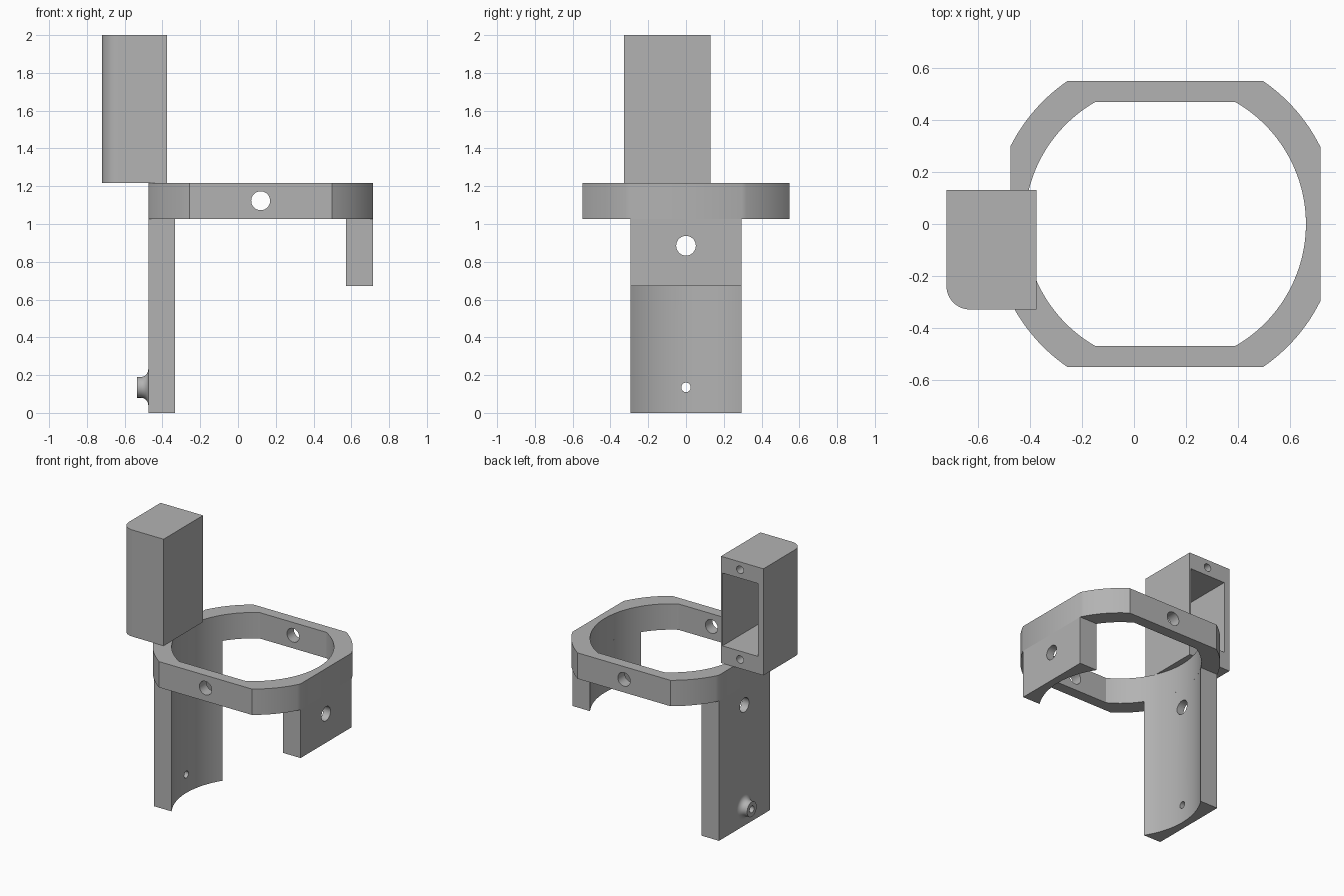
import bpy, bmesh
from math import sin, cos, asin, acos, pi, tau
from mathutils import Vector, Matrix

cube = bpy.data.objects.get("Cube")
if cube:
    bpy.data.objects.remove(cube, do_unlink=True)

gray = bpy.data.materials.new("plain gray")
gray.use_nodes = True
GRAY = (0.45, 0.45, 0.45, 1)
gray.diffuse_color = GRAY
gray.node_tree.nodes["Principled BSDF"].inputs["Base Color"].default_value = GRAY

# Shared dimensions: bore centre, radii and flats
CX, R_IN, R_OUT = 0.12, 0.54, 0.665
HALF_X, HALF_Y, IN_Y, LEG_Y = 0.595, 0.548, 0.468, 0.295
RING_LOW, RING_TOP = 1.027, 1.217
BOX_BACK = 0.13


def finish(name, bm):
    bmesh.ops.recalc_face_normals(bm, faces=bm.faces[:])
    mesh = bpy.data.meshes.new(name)
    bm.to_mesh(mesh)
    bm.free()
    mesh.materials.append(gray)
    obj = bpy.data.objects.new(name, mesh)
    bpy.context.collection.objects.link(obj)
    return obj


def prism(name, outline, low, high):
    bm = bmesh.new()
    face = bm.faces.new([bm.verts.new((x, y, low)) for x, y in outline])
    made = bmesh.ops.extrude_face_region(bm, geom=[face])["geom"]
    verts = [v for v in made if isinstance(v, bmesh.types.BMVert)]
    bmesh.ops.translate(bm, verts=verts, vec=(0, 0, high - low))
    return finish(name, bm)


def block(name, x, y, z):
    return prism(name, [(x[0], y[0]), (x[1], y[0]), (x[1], y[1]), (x[0], y[1])], *z)


def rod(centre, axis, radius, length):
    bm = bmesh.new()
    turn = Vector((0, 0, 1)).rotation_difference(Vector(axis)).to_matrix().to_4x4()
    bmesh.ops.create_cone(bm, cap_ends=True, segments=40, radius1=radius, radius2=radius,
                          depth=length, matrix=Matrix.Translation(centre) @ turn)
    return finish("hole_cutter", bm)


def cut(obj, cutter):
    mod = obj.modifiers.new("cut", "BOOLEAN")
    mod.operation, mod.solver, mod.object = "DIFFERENCE", "EXACT", cutter
    bpy.context.view_layer.objects.active = obj
    bpy.ops.object.modifier_apply(modifier=mod.name)
    bpy.data.objects.remove(cutter, do_unlink=True)


def arc(cx, cy, r, start, end, n=24):
    steps = [start + (end - start) * i / n for i in range(n + 1)]
    return [(cx + r * cos(a), cy + r * sin(a)) for a in steps]


# Ring with four flats outside and two inside
a, b = acos(HALF_X / R_OUT), asin(HALF_Y / R_OUT)
outer = []
for start, end in ((a, b), (pi - b, pi - a), (pi + a, pi + b), (tau - b, tau - a)):
    outer += arc(CX, 0, R_OUT, start, end, 14)
c = asin(IN_Y / R_IN)
inner = arc(CX, 0, R_IN, -c, c, 48) + arc(CX, 0, R_IN, pi - c, pi + c, 48)
ring = prism("clamp_ring", outer, RING_LOW, RING_TOP)
cut(ring, prism("bore_cutter", inner, RING_LOW - 0.1, RING_TOP + 0.1))
cut(ring, rod((CX, 0, 1.123), (0, 1, 0), 0.05, 2))

# Long leg and short tab, both hollowed to the bore
d = asin(LEG_Y / R_IN)
legs = {}
for name, side, low in (("long_leg", -1, 0), ("short_tab", 1, 0.672)):
    mid = pi if side < 0 else 0
    edge = CX + side * HALF_X
    outline = [(edge, side * LEG_Y), (edge, -side * LEG_Y)]
    outline += arc(CX, 0, R_IN, mid - d, mid + d, 36)
    leg = prism(name, outline, low, RING_LOW)
    cut(leg, rod((edge, 0, 0.885), (1, 0, 0), 0.052, 0.6))
    legs[name] = leg
cut(legs["long_leg"], rod((-0.45, 0, 0.135), (1, 0, 0), 0.025, 0.4))

# Flared boss around the small hole
bm = bmesh.new()
FACE, TIP, FLARE = CX - HALF_X, -0.535, 0.04
profile = [(FACE, 0.025), (TIP, 0.025), (TIP, 0.055)]
profile += [(FACE - FLARE + FLARE * sin(t), 0.055 + FLARE * (1 - cos(t)))
            for t in [pi / 2 * i / 8 for i in range(9)]]
verts = [bm.verts.new((x, 0, 0.135 + r)) for x, r in profile]
edges = [bm.edges.new((v, verts[i - 1])) for i, v in enumerate(verts)]
bmesh.ops.spin(bm, geom=verts + edges, cent=(0, 0, 0.135), axis=(1, 0, 0),
               angle=tau, steps=40, use_merge=True)
bmesh.ops.remove_doubles(bm, verts=bm.verts[:], dist=0.0005)
boss = finish("cable_boss", bm)

# Tall housing with one rounded corner and an open pocket at the back
LEFT, RIGHT, FRONT, ROUND = -0.72, -0.375, -0.328, 0.09
outline = [(RIGHT, FRONT), (RIGHT, BOX_BACK), (LEFT, BOX_BACK)]
outline += arc(LEFT + ROUND, FRONT + ROUND, ROUND, pi, 1.5 * pi, 12)
housing = prism("sensor_housing", outline, RING_TOP, 2)
cut(housing, block("pocket_cutter", (-0.675, -0.387), (-0.285, BOX_BACK + 0.1), (1.345, 1.88)))
for z in (1.283, 1.942):
    cut(housing, rod((-0.53, BOX_BACK, z), (0, 1, 0), 0.028, 0.3))

# Smooth curved faces while keeping hard edges
bpy.ops.object.select_all(action="DESELECT")
for obj in (ring, boss, housing, *legs.values()):
    obj.select_set(True)
    bpy.context.view_layer.objects.active = obj
bpy.ops.object.shade_smooth_by_angle(angle=pi / 6)
